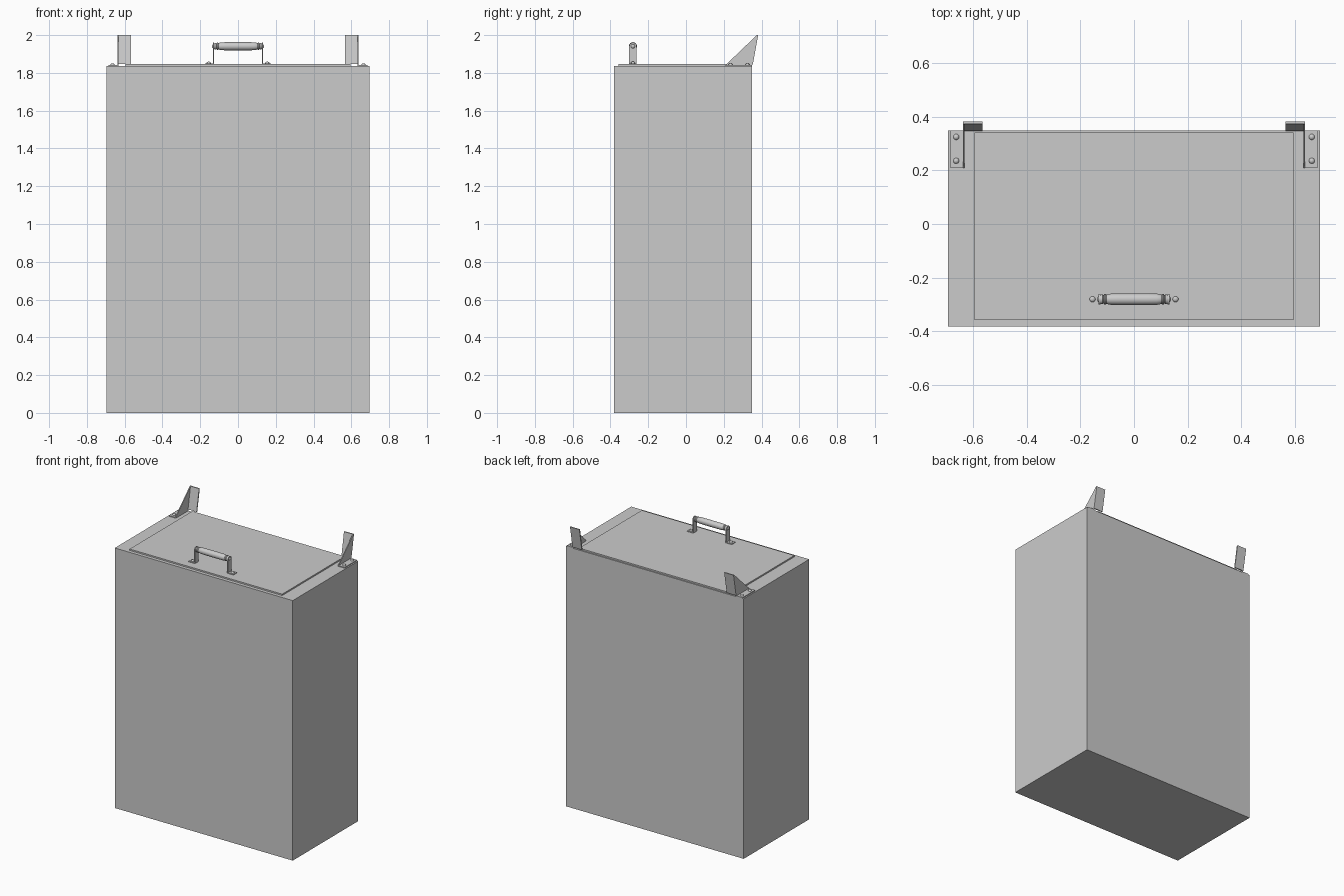
import bpy
import math
from mathutils import Matrix, Vector

if "Cube" in bpy.data.objects:
    bpy.data.objects.remove(bpy.data.objects["Cube"])


def mesh_object(name, verts, faces):
    me = bpy.data.meshes.new(name)
    me.from_pydata([tuple(v) for v in verts], [], faces)
    ob = bpy.data.objects.new(name, me)
    bpy.context.collection.objects.link(ob)
    return ob


def prism(name, pts, x0, x1):
    """Extrude a counter-clockwise (y, z) outline along x from x0 to x1."""
    x0, x1 = min(x0, x1), max(x0, x1)
    n = len(pts)
    verts = [(x0, y, z) for y, z in pts] + [(x1, y, z) for y, z in pts]
    faces = [tuple(reversed(range(n))), tuple(range(n, 2 * n))]
    faces += [(i, (i + 1) % n, n + (i + 1) % n, n + i) for i in range(n)]
    return mesh_object(name, verts, faces)


def box(name, x0, x1, y0, y1, z0, z1):
    return prism(name, [(y0, z0), (y1, z0), (y1, z1), (y0, z1)], x0, x1)


def lathe(name, profile, origin, axis, seg=24):
    """Revolve (radius, height) rings around an axis, capped at both ends."""
    rot = Vector((0, 0, 1)).rotation_difference(Vector(axis)).to_matrix().to_4x4()
    m = Matrix.Translation(origin) @ rot
    verts, faces = [], []
    for r, h in profile:
        for k in range(seg):
            a = 2 * math.pi * k / seg
            verts.append(m @ Vector((r * math.cos(a), r * math.sin(a), h)))
    for i in range(len(profile) - 1):
        for k in range(seg):
            a, b = i * seg + k, i * seg + (k + 1) % seg
            faces.append((a, b, b + seg, a + seg))
    faces.append(tuple(reversed(range(seg))))
    faces.append(tuple(range(len(verts) - seg, len(verts))))
    ob = mesh_object(name, verts, faces)
    bpy.ops.object.select_all(action='DESELECT')
    ob.select_set(True)
    bpy.context.view_layer.objects.active = ob
    bpy.ops.object.shade_smooth_by_angle(angle=math.radians(40))
    return ob


def screw(name, origin, axis, r=0.011, h=0.009):
    dome = [(r * math.cos(t * math.pi / 10), h * math.sin(t * math.pi / 10)) for t in range(5)]
    lathe(name, dome + [(r * 0.05, h)], origin, axis, 16)


TOP, LID_TOP = 1.836, 1.846

# Main bin and flat lid panel
box("body", -0.695, 0.695, -0.382, 0.349, 0, TOP)
box("lid", -0.596, 0.596, -0.358, 0.341, TOP, LID_TOP)

HY, HZ, HW = -0.281, 1.941, 0.0195
for s, side in ((-1, "left"), (1, "right")):
    # Lid stop bracket: screwed plate, triangular web, leaning back flange
    box(f"bracket_plate_{side}", s * 0.686, s * 0.634, 0.210, 0.349, TOP, TOP + 0.006)
    prism(f"bracket_web_{side}",
          [(0.210, TOP), (0.349, TOP), (0.354, 1.85), (0.382, 2.0), (0.375, 2.0), (0.210, TOP + 0.006)],
          s * 0.639, s * 0.633)
    prism(f"bracket_flange_{side}",
          [(0.347, 1.846), (0.354, 1.846), (0.382, 2.0), (0.374, 2.0)],
          s * 0.639, s * 0.566)
    for i, y in enumerate((0.236, 0.325)):
        screw(f"bracket_screw_{side}_{i}", (s * 0.664, y, TOP + 0.006), (0, 0, 1))

    # Handle foot and round-topped upright strap
    box(f"handle_foot_{side}", s * 0.175, s * 0.127, HY - HW, HY + HW, LID_TOP, LID_TOP + 0.005)
    arc = [(HY + HW * math.cos(math.pi * t / 12), HZ + HW * math.sin(math.pi * t / 12)) for t in range(13)]
    prism(f"handle_strap_{side}", [(HY - HW, LID_TOP), (HY + HW, LID_TOP)] + arc, s * 0.132, s * 0.126)
    screw(f"handle_foot_screw_{side}", (s * 0.155, HY, LID_TOP + 0.005), (0, 0, 1))
    screw(f"handle_end_screw_{side}", (s * 0.132, HY, HZ), (s, 0, 0), 0.011, 0.006)

# Turned grip with a bead at each end
half = [(0.015, 0.126), (0.018, 0.122), (0.018, 0.117), (0.014, 0.114), (0.019, 0.111),
        (0.020, 0.107), (0.017, 0.103), (0.019, 0.097), (0.021, 0.085), (0.0215, 0.05)]
lathe("handle_grip", [(r, -h) for r, h in half] + [(r, h) for r, h in reversed(half)],
      (0, HY, HZ), (1, 0, 0))
